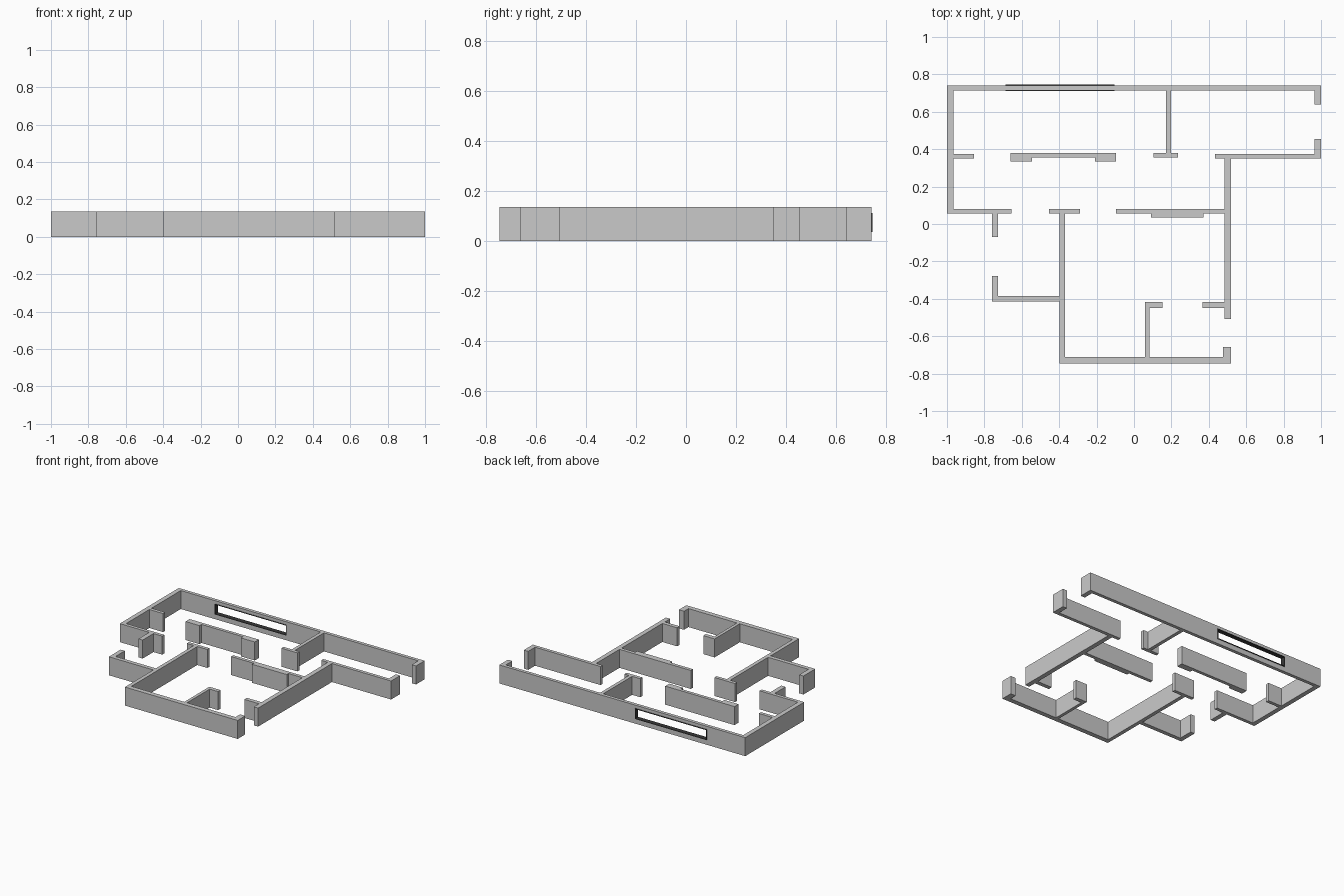
import bpy, bmesh
from mathutils import Matrix

if "Cube" in bpy.data.objects:
    bpy.data.objects.remove(bpy.data.objects["Cube"], do_unlink=True)

HEIGHT = 0.136


def make_material(name, color):
    m = bpy.data.materials.new(name)
    m.use_nodes = True
    m.diffuse_color = color
    m.node_tree.nodes["Principled BSDF"].inputs["Base Color"].default_value = color
    return m


grey = make_material("wall grey", (0.59, 0.59, 0.59, 1))
dark = make_material("window frame dark", (0.04, 0.04, 0.04, 1))


def build(name, rects, mat, z0=0.0, z1=HEIGHT):
    """One object of upright blocks, each given as (x0, x1, y0, y1)."""
    bm = bmesh.new()
    for x0, x1, y0, y1 in rects:
        mid = ((x0 + x1) / 2, (y0 + y1) / 2, (z0 + z1) / 2)
        size = (x1 - x0, y1 - y0, z1 - z0)
        bmesh.ops.create_cube(bm, size=1, matrix=Matrix.Translation(mid) @ Matrix.Diagonal((*size, 1)))
    mesh = bpy.data.meshes.new(name)
    bm.to_mesh(mesh)
    bm.free()
    mesh.materials.append(mat)
    ob = bpy.data.objects.new(name, mesh)
    bpy.context.collection.objects.link(ob)
    return ob


def cut(ob, rect, z0, z1):
    """Cut a rectangular opening through an object."""
    cutter = build("opening_cutter", [rect], ob.data.materials[0], z0, z1)
    cutter.hide_render = True
    mod = ob.modifiers.new("opening", "BOOLEAN")
    mod.operation, mod.solver, mod.object = "DIFFERENCE", "EXACT", cutter
    bpy.context.view_layer.objects.active = ob
    bpy.ops.object.modifier_apply(modifier=mod.name)
    bpy.data.objects.remove(cutter, do_unlink=True)


# Long back wall with its window
back = build("back_wall", [(-1, 1, 0.715, 0.74)], grey)
cut(back, (-0.685, -0.105, 0.6, 0.9), 0.036, 0.113)
frame = build("window_frame", [(-0.687, -0.105, 0.711, 0.745)], dark, 0.036, 0.113)
cut(frame, (-0.683, -0.109, 0.6, 0.9), 0.04, 0.109)

# Outer walls of the back rooms
build("left_wall", [(-1, -0.966, 0.08, 0.715), (-0.966, -0.855, 0.35, 0.375)], grey)
build("back_right_corner", [(0.965, 1, 0.64, 0.715)], grey)
build("right_room_wall", [(0.432, 1, 0.35, 0.375), (0.965, 1, 0.375, 0.455)], grey)

# Free-standing middle wall with thicker ends
build("middle_wall", [(-0.66, -0.097, 0.356, 0.38), (-0.66, -0.546, 0.333, 0.356),
                      (-0.208, -0.097, 0.333, 0.356)], grey)
build("back_partition", [(0.172, 0.198, 0.38, 0.715), (0.105, 0.235, 0.355, 0.38)], grey)

# Hallway walls
build("hall_left_wall", [(-1, -0.655, 0.055, 0.08), (-0.76, -0.726, -0.07, 0.055)], grey)
build("hall_right_wall", [(-0.095, 0.485, 0.055, 0.08), (0.09, 0.372, 0.035, 0.055)], grey)

# Long walls flanking the front room
build("front_room_left_wall", [(-0.398, -0.37, -0.71, 0.055), (-0.455, -0.288, 0.055, 0.08)], grey)
build("front_room_right_wall", [(0.485, 0.519, -0.508, 0.35), (0.365, 0.485, -0.448, -0.418)], grey)

# Small left room
build("left_room_wall", [(-0.76, -0.398, -0.415, -0.385), (-0.76, -0.726, -0.385, -0.278)], grey)

# Front wall and closet partition
build("front_wall", [(-0.398, 0.519, -0.745, -0.71), (0.477, 0.519, -0.71, -0.658)], grey)
build("closet_partition", [(0.06, 0.083, -0.71, -0.448), (0.06, 0.152, -0.448, -0.418)], grey)
